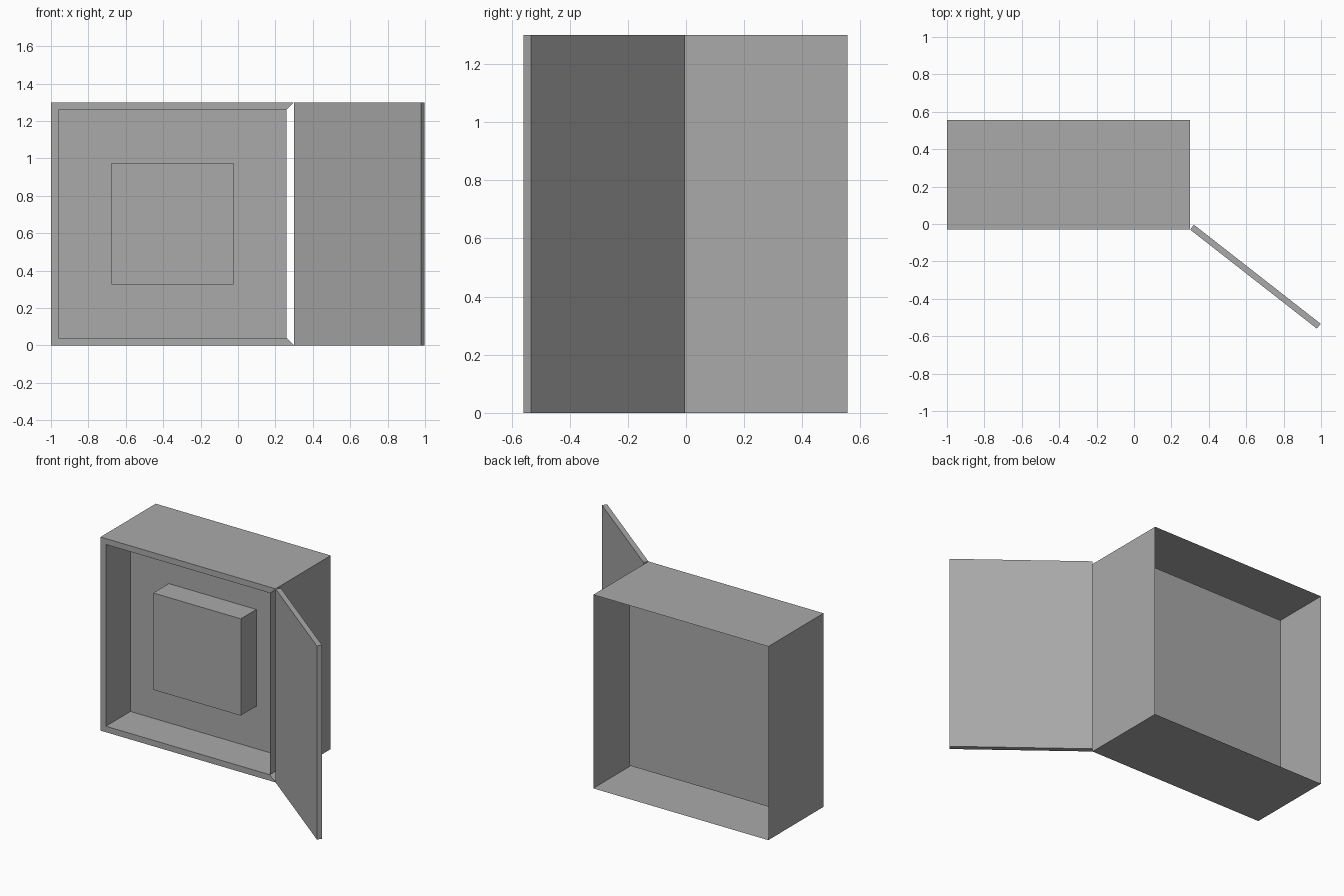
import bpy
import bmesh
import math
from mathutils import Matrix, Vector

cube = bpy.data.objects.get("Cube")
if cube:
    bpy.data.objects.remove(cube, do_unlink=True)

grey = bpy.data.materials.new("plain_grey")
grey.use_nodes = True
GREY = (0.4, 0.4, 0.4, 1)
grey.diffuse_color = GREY
grey.node_tree.nodes["Principled BSDF"].inputs["Base Color"].default_value = GREY

HEIGHT = 1.3
LEFT, RIGHT = -1.0, 0.3
FRONT, BACK = -0.03, 0.555
RIM = 0.04
PANEL_Y = 0.23


def add_box(bm, low, high, open_sides=()):
    """Add a box to bm, leaving out the faces that point along open_sides."""
    low, high = Vector(low), Vector(high)
    matrix = Matrix.Translation((low + high) / 2) @ Matrix.Diagonal((*(high - low), 1))
    verts = bmesh.ops.create_cube(bm, size=1, matrix=matrix)["verts"]
    faces = {f for v in verts for f in v.link_faces}
    bm.normal_update()
    gone = [f for f in faces if any(f.normal.dot(Vector(d)) > 0.9 for d in open_sides)]
    bmesh.ops.delete(bm, geom=gone, context="FACES_ONLY")


def finish(name, bm):
    mesh = bpy.data.meshes.new(name)
    bm.to_mesh(mesh)
    bm.free()
    mesh.materials.append(grey)
    obj = bpy.data.objects.new(name, mesh)
    bpy.context.collection.objects.link(obj)
    return obj


# Cabinet: thin outer sleeve open at front and back, around an inner tray
bm = bmesh.new()
add_box(bm, (LEFT, FRONT, 0), (RIGHT, BACK, HEIGHT), [(0, -1, 0), (0, 1, 0)])
tray = bmesh.new()
add_box(tray, (LEFT + RIM, FRONT, RIM), (RIGHT - RIM, PANEL_Y, HEIGHT - RIM), [(0, -1, 0)])
bmesh.ops.reverse_faces(tray, faces=tray.faces)
tray_mesh = bpy.data.meshes.new("tray")
tray.to_mesh(tray_mesh)
tray.free()
bm.from_mesh(tray_mesh)
bpy.data.meshes.remove(tray_mesh)

# Mitred front rim on three sides; the hinge side stays open
outer = [(RIGHT, 0), (LEFT, 0), (LEFT, HEIGHT), (RIGHT, HEIGHT)]
inner = [(RIGHT - RIM, RIM), (LEFT + RIM, RIM),
         (LEFT + RIM, HEIGHT - RIM), (RIGHT - RIM, HEIGHT - RIM)]
for i in range(3):
    corners = [outer[i], inner[i], inner[i + 1], outer[i + 1]]
    face = bm.faces.new([bm.verts.new((x, FRONT, z)) for x, z in corners])
    face.normal_update()
    if face.normal.y > 0:
        face.normal_flip()
bmesh.ops.remove_doubles(bm, verts=bm.verts, dist=0.0001)
finish("cabinet", bm)

# Raised block in the middle of the inner panel
bm = bmesh.new()
add_box(bm, (-0.675, 0.065, 0.325), (-0.025, PANEL_Y, 0.975))
finish("centre_block", bm)

# Door swung open about the front hinge edge
bm = bmesh.new()
add_box(bm, (0, 0, 0), (0.86, 0.033, HEIGHT))
door = finish("door", bm)
door.location = (RIGHT, FRONT, 0)
door.rotation_euler.z = math.radians(-38)
